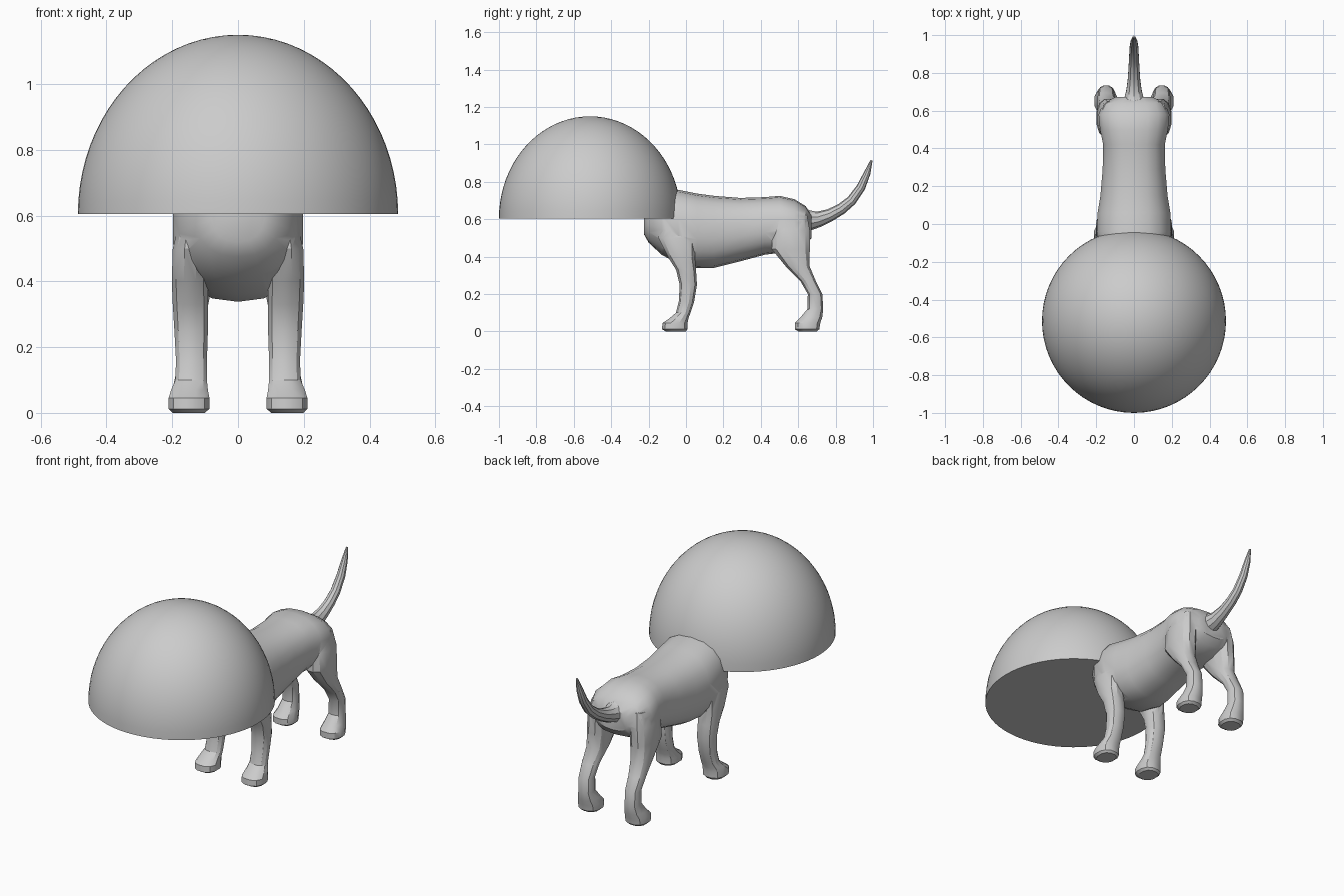
import bpy, bmesh, math
from mathutils import Vector

cube = bpy.data.objects.get("Cube")
if cube:
    bpy.data.objects.remove(cube, do_unlink=True)


def make_object(name, bm):
    bmesh.ops.recalc_face_normals(bm, faces=bm.faces)
    mesh = bpy.data.meshes.new(name)
    bm.to_mesh(mesh)
    bm.free()
    obj = bpy.data.objects.new(name, mesh)
    bpy.context.collection.objects.link(obj)
    return obj


def activate(obj):
    bpy.ops.object.select_all(action='DESELECT')
    obj.select_set(True)
    bpy.context.view_layer.objects.active = obj


def squash(value, power):
    return math.copysign(abs(value) ** power, value)


def loft(name, sections, sides=14, power=0.85):
    """Skin a closed tube over sections given as (centre, half axis, half axis)."""
    bm = bmesh.new()
    rings = []
    for centre, u, v in sections:
        ring = []
        for i in range(sides):
            a = math.tau * (i + 0.5) / sides
            ring.append(bm.verts.new(centre + u * squash(math.cos(a), power)
                                     + v * squash(math.sin(a), power)))
        rings.append(ring)
    for low, high in zip(rings, rings[1:]):
        for i in range(sides):
            j = (i + 1) % sides
            bm.faces.new((low[i], low[j], high[j], high[i]))
    bm.faces.new(rings[0])
    bm.faces.new(rings[-1])
    return make_object(name, bm)


def leg(name, rows):
    """Rows are height, front, back, inner side, outer side."""
    sections = []
    for z, front, back, inner, outer in rows:
        centre = Vector(((inner + outer) / 2, (front + back) / 2, z))
        sections.append((centre, Vector(((outer - inner) / 2, 0, 0)),
                         Vector((0, (back - front) / 2, 0))))
    obj = loft(name, sections, sides=12)
    obj.modifiers.new("Mirror", 'MIRROR')
    return obj


# Torso: position along y, underside, top, half width
torso_rows = [
    (-.225, .52, .69, .08), (-.2, .475, .73, .13), (-.13, .41, .76, .18),
    (-.04, .36, .757, .2), (.06, .338, .737, .195), (.15, .34, .725, .18),
    (.29, .375, .714, .168), (.42, .41, .718, .165), (.5, .42, .725, .182),
    (.58, .43, .707, .19), (.64, .46, .67, .165), (.672, .5, .62, .1),
]
body = loft("dog_body", [
    (Vector((0, y, (low + high) / 2)), Vector((half, 0, 0)),
     Vector((0, 0, (high - low) / 2)))
    for y, low, high, half in torso_rows], sides=18)

# Legs with paws
front_legs = leg("front_legs", [
    (.62, -.14, .03, .1, .17), (.5, -.15, .06, .09, .2),
    (.4, -.1, .05, .09, .203), (.33, -.055, .055, .09, .2),
    (.25, -.035, .06, .09, .195), (.16, -.04, .045, .093, .19),
    (.1, -.055, .025, .093, .192), (.07, -.09, .015, .09, .205),
    (.045, -.128, .01, .085, .213), (.012, -.13, .01, .085, .213),
    (0, -.11, 0, .1, .2),
])
hind_legs = leg("hind_legs", [
    (.62, .5, .65, .09, .17), (.54, .46, .665, .07, .195),
    (.44, .455, .665, .075, .2), (.35, .53, .662, .085, .195),
    (.27, .61, .695, .1, .195), (.2, .65, .73, .105, .19),
    (.12, .648, .735, .105, .19), (.075, .61, .73, .095, .2),
    (.045, .58, .72, .087, .212), (.012, .58, .715, .087, .212),
    (0, .6, .7, .1, .2),
])

# Tail: upswept taper, rings square to the path
tail_rows = [
    (.6, .6, .075), (.66, .593, .055), (.71, .6, .042), (.77, .622, .034),
    (.83, .655, .03), (.885, .7, .027), (.935, .77, .024),
    (.968, .845, .018), (.992, .915, .006),
]
points = [Vector((0, y, z)) for y, z, r in tail_rows]
tail_sections = []
for i, row in enumerate(tail_rows):
    along = points[min(i + 1, len(points) - 1)] - points[max(i - 1, 0)]
    side = Vector((1, 0, 0))
    tail_sections.append((points[i], side * row[2],
                          along.normalized().cross(side) * row[2]))
tail = loft("tail", tail_sections, sides=10, power=1)

# Weld limbs and tail into one skin
for part in (front_legs, hind_legs, tail):
    union = body.modifiers.new("Union", 'BOOLEAN')
    union.operation = 'UNION'
    union.solver = 'EXACT'
    union.object = part
    activate(body)
    bpy.ops.object.modifier_apply(modifier=union.name)
    bpy.data.objects.remove(part, do_unlink=True)

# Dome over the head, closed underneath
bm = bmesh.new()
bmesh.ops.create_uvsphere(bm, u_segments=64, v_segments=40, radius=1)
bmesh.ops.delete(bm, geom=[v for v in bm.verts if v.co.z < -.01],
                 context='VERTS')
bmesh.ops.holes_fill(bm, edges=bm.edges[:], sides=0)
bmesh.ops.scale(bm, vec=(.487, .487, .545), verts=bm.verts)
bmesh.ops.translate(bm, vec=(0, -.513, .605), verts=bm.verts)
dome = make_object("dome", bm)

for obj in (body, dome):
    activate(obj)
    bpy.ops.object.shade_smooth_by_angle(angle=math.radians(30))
